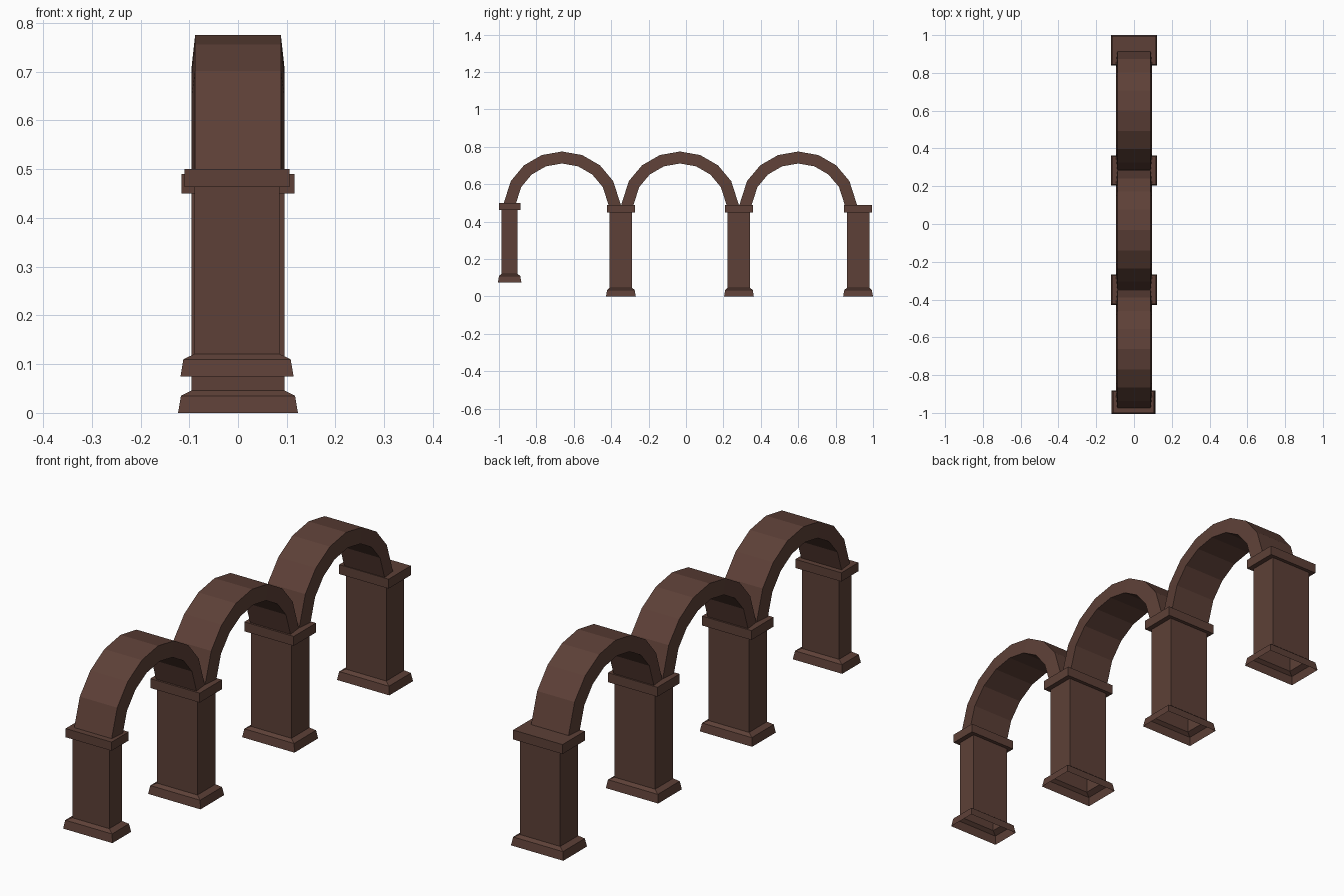
import bpy, bmesh, math

if "Cube" in bpy.data.objects:
    bpy.data.objects.remove(bpy.data.objects["Cube"])

brown = bpy.data.materials.new("dark brown stone")
brown.diffuse_color = (0.109, 0.051, 0.038, 1)
brown.use_nodes = True
brown.node_tree.nodes["Principled BSDF"].inputs["Base Color"].default_value = brown.diffuse_color


def loft(name, rings, cap_start=False, cap_end=False):
    """Skin a list of four-cornered rings with flat quads."""
    bm = bmesh.new()
    rows = [[bm.verts.new(p) for p in ring] for ring in rings]
    for a, b in zip(rows, rows[1:]):
        for i in range(4):
            j = (i + 1) % 4
            bm.faces.new((a[i], a[j], b[j], b[i]))
    if cap_start:
        bm.faces.new(rows[0][::-1])
    if cap_end:
        bm.faces.new(rows[-1])
    mesh = bpy.data.meshes.new(name)
    bm.to_mesh(mesh)
    bm.free()
    mesh.materials.append(brown)
    obj = bpy.data.objects.new(name, mesh)
    bpy.context.collection.objects.link(obj)
    return obj


def rect(cx, cy, hx, hy, z):
    return [(cx - hx, cy - hy, z), (cx + hx, cy - hy, z),
            (cx + hx, cy + hy, z), (cx - hx, cy + hy, z)]


def pier(tag, cx, cy, hx, hy, z0, cap_z, cap_top, flare, lip):
    # base: tapered plinth with a sloped shoulder, open underneath
    loft(tag + "_base", [
        rect(cx, cy, hx + flare, hy + flare * 0.7, z0),
        rect(cx, cy, hx + flare - 0.006, hy + flare * 0.7 - 0.006, z0 + 0.035),
        rect(cx, cy, hx, hy, z0 + 0.046)])
    # shaft: hollow rectangular tube
    loft(tag + "_shaft", [rect(cx, cy, hx, hy, z0 + 0.046),
                          rect(cx, cy, hx, hy, cap_z)])
    # capital: plain slab
    loft(tag + "_capital", [rect(cx, cy, hx + lip, hy + lip * 0.7, cap_z),
                            rect(cx, cy, hx + lip, hy + lip * 0.7, cap_top)],
         True, True)


# piers: the front one is smaller and stands higher
pier("front_pier", -0.002, -0.943, 0.087, 0.0425, 0.075, 0.463, 0.50, 0.029, 0.021)
for tag, y in (("front_middle_pier", -0.348), ("back_middle_pier", 0.283),
               ("back_pier", 0.92)):
    pier(tag, 0, y, 0.095, 0.060, 0.0, 0.45, 0.49, 0.028, 0.021)

# arches: trapezoid section, narrower on the outer curve
R_OUT, R_IN, CENTRE_Z = 0.316, 0.252, 0.459
angles = [5.5, 30, 50, 70, 90, 110, 130, 150, 174.5]
for tag, cy in (("front_arch", -0.663), ("middle_arch", -0.032), ("back_arch", 0.60)):
    rings = []
    for deg in angles:
        c, s = math.cos(math.radians(deg)), math.sin(math.radians(deg))
        corners = ((-0.095, R_IN), (0.095, R_IN), (0.088, R_OUT), (-0.088, R_OUT))
        rings.append([(x, cy + r * c, CENTRE_Z + r * s) for x, r in corners])
    # section winds so that faces point outward along the sweep
    loft(tag, [ring[::-1] for ring in rings][::-1], True, True)

# make closed parts face outward
for obj in bpy.data.objects:
    if obj.name.endswith(("arch", "capital")):
        bm = bmesh.new()
        bm.from_mesh(obj.data)
        bmesh.ops.recalc_face_normals(bm, faces=bm.faces)
        bm.to_mesh(obj.data)
        bm.free()
